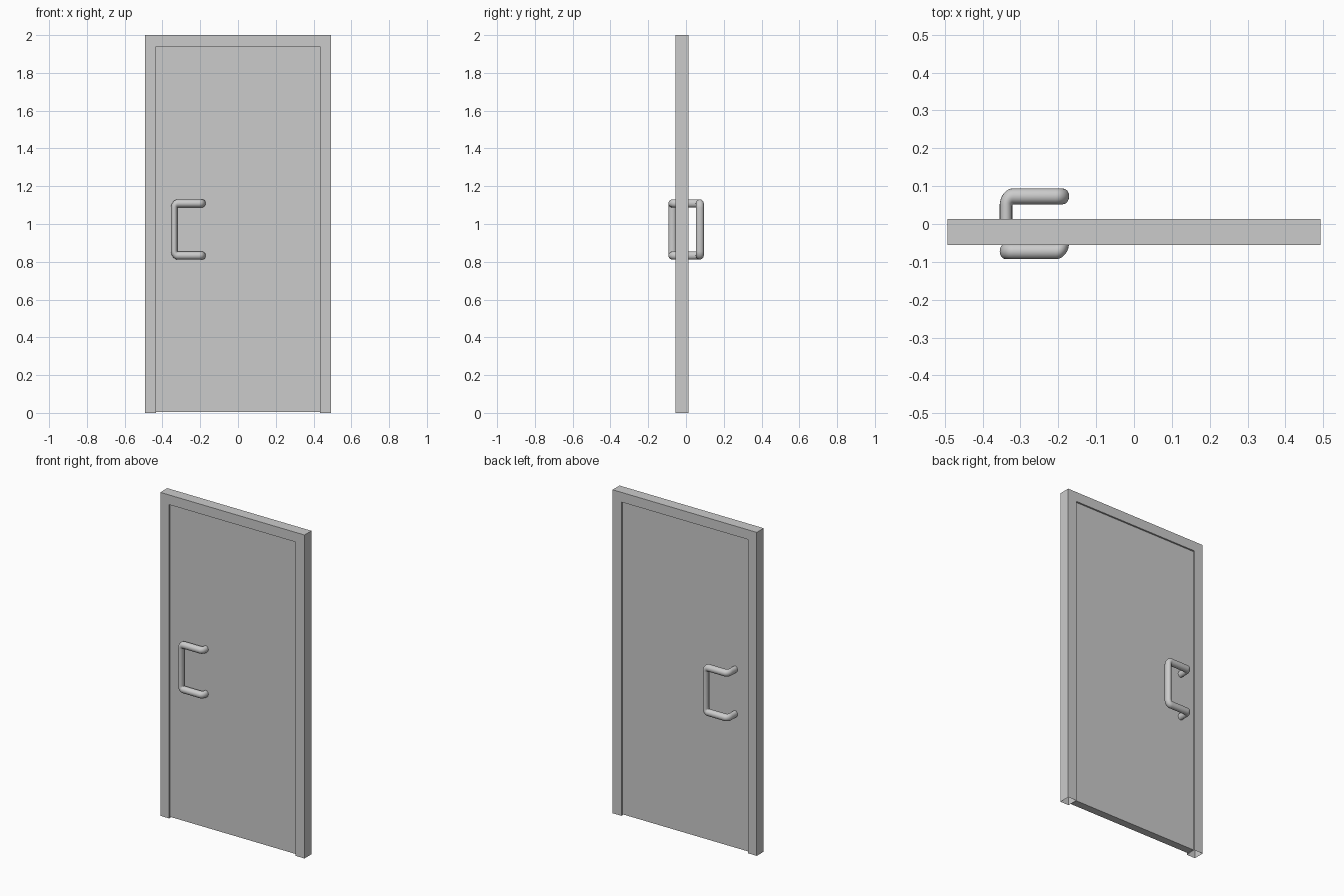
import bpy, bmesh, math
from mathutils import Vector

if "Cube" in bpy.data.objects:
    bpy.data.objects.remove(bpy.data.objects["Cube"])

HALF_W, HEIGHT, JAMB = 0.493, 2.0, 0.06
Y0, Y1 = -0.055, 0.013
RECESS = 0.01


def make_object(name, bm):
    bmesh.ops.recalc_face_normals(bm, faces=bm.faces)
    mesh = bpy.data.meshes.new(name)
    bm.to_mesh(mesh)
    bm.free()
    ob = bpy.data.objects.new(name, mesh)
    bpy.context.collection.objects.link(ob)
    return ob


# Door frame: an upside-down U, open at the feet of the jambs
def build_frame():
    bm = bmesh.new()
    a, b, top = HALF_W, HALF_W - JAMB, HEIGHT - JAMB
    outer = [(-a, 0), (-a, HEIGHT), (a, HEIGHT), (a, 0)]
    inner = [(-b, 0), (-b, top), (b, top), (b, 0)]
    rings = [[bm.verts.new((x, y, z)) for x, z in path]
             for path, y in ((outer, Y0), (outer, Y1), (inner, Y1), (inner, Y0))]
    for k in range(4):
        p, q = rings[k], rings[(k + 1) % 4]
        for i in range(3):
            bm.faces.new((p[i], p[i + 1], q[i + 1], q[i]))
    return make_object("door_frame", bm)


# Door leaf: a plain slab set back from both faces of the frame
def build_leaf():
    bm = bmesh.new()
    bmesh.ops.create_cube(bm, size=1)
    z0, z1 = 0.006, HEIGHT - JAMB
    size = Vector((2 * (HALF_W - JAMB), Y1 - Y0 - 2 * RECESS, z1 - z0))
    bmesh.ops.scale(bm, vec=size, verts=bm.verts)
    bmesh.ops.translate(bm, vec=(0, (Y0 + Y1) / 2, (z0 + z1) / 2), verts=bm.verts)
    return make_object("door_leaf", bm)


def rounded(points, r, steps=8):
    """Replace every inner right-angle corner of a path by an arc."""
    out = [points[0]]
    for prev, p, nxt in zip(points, points[1:], points[2:]):
        u, v = (prev - p).normalized(), (nxt - p).normalized()
        centre = p + (u + v) * r
        for i in range(steps + 1):
            t = math.pi / 2 * i / steps
            out.append(centre - v * r * math.cos(t) - u * r * math.sin(t))
    return out + [points[-1]]


# Pull handle: bent tube, slightly flattened in x
def build_handle(name, post_x, grip_x, y):
    squash, radius, z_low, z_high = 0.8, 0.021, 0.833, 1.109
    px, gx = post_x / squash, grip_x / squash
    path = rounded([Vector(c) for c in (
        (px, -0.021, z_high), (px, y, z_high), (gx, y, z_high),
        (gx, y, z_low), (px, y, z_low), (px, -0.021, z_low))], 0.024)
    curve = bpy.data.curves.new(name, 'CURVE')
    curve.dimensions = '3D'
    curve.bevel_depth = radius
    curve.bevel_resolution = 6
    curve.use_fill_caps = True
    spline = curve.splines.new('POLY')
    spline.points.add(len(path) - 1)
    for sp, co in zip(spline.points, path):
        sp.co = (*co, 1)
    spline.use_smooth = True
    ob = bpy.data.objects.new(name, curve)
    ob.scale.x = squash
    bpy.context.collection.objects.link(ob)


build_frame()
build_leaf()
build_handle("front_handle", -0.188, -0.338, -0.072)
build_handle("back_handle", -0.338, -0.188, 0.073)
